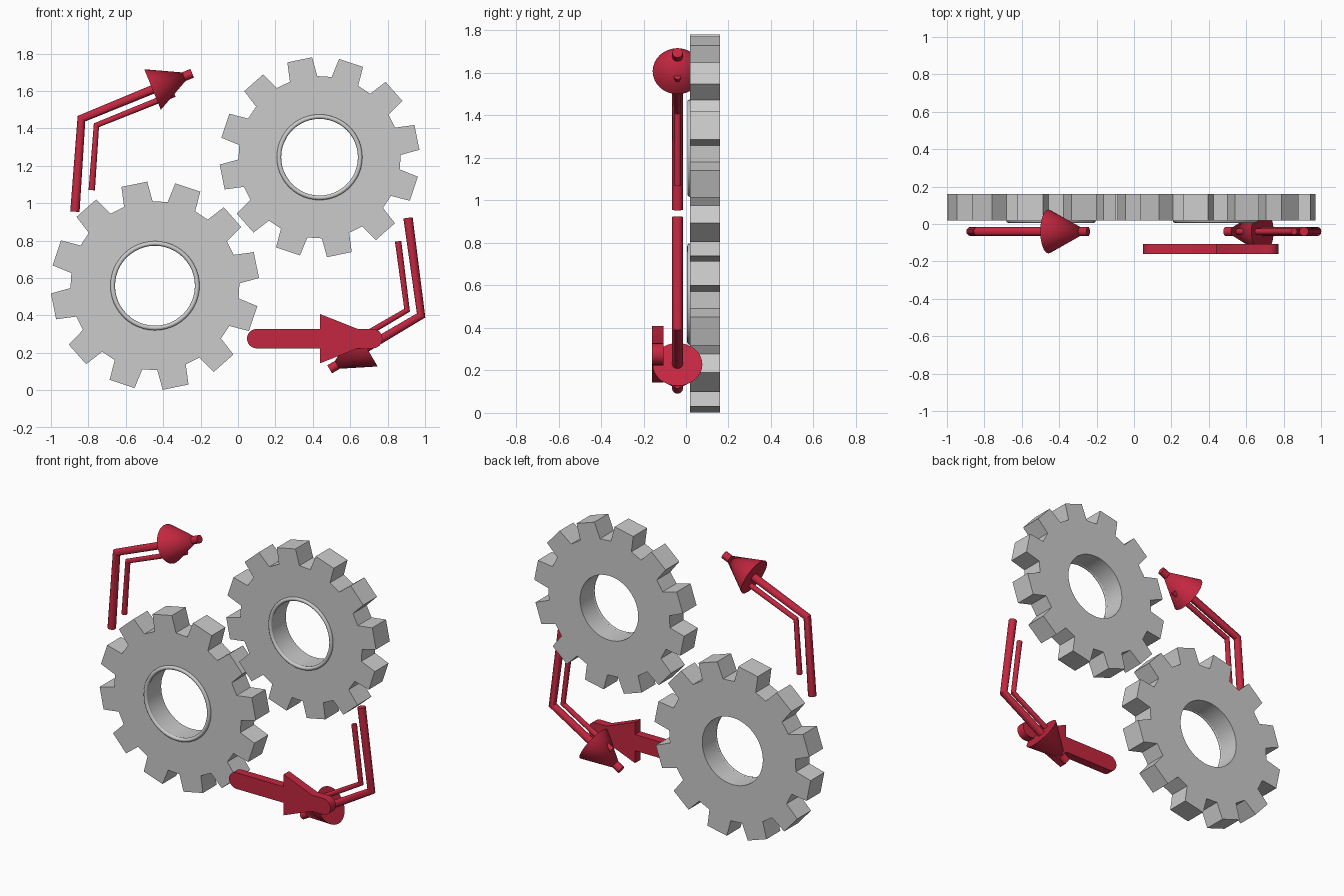
import bpy, bmesh, math
from mathutils import Vector, Matrix

if "Cube" in bpy.data.objects:
    bpy.data.objects.remove(bpy.data.objects["Cube"])

red = bpy.data.materials.new("red")
red.diffuse_color = (0.55, 0.02, 0.05, 1)
red.use_nodes = True
red.node_tree.nodes["Principled BSDF"].inputs["Base Color"].default_value = red.diffuse_color


def finish(obj, mat=None):
    if mat:
        obj.data.materials.clear()
        obj.data.materials.append(mat)
    bpy.ops.object.select_all(action='DESELECT')
    obj.select_set(True)
    bpy.context.view_layer.objects.active = obj
    bpy.ops.object.shade_smooth_by_angle(angle=math.radians(35))


def curve_object(name, loops, dims, mat=None, matrix=Matrix(), **settings):
    """Poly curve turned into a clean mesh object."""
    cu = bpy.data.curves.new(name + "_path", 'CURVE')
    cu.dimensions = dims
    for key, value in settings.items():
        setattr(cu, key, value)
    for pts in loops:
        sp = cu.splines.new('POLY')
        sp.points.add(len(pts) - 1)
        for p, co in zip(sp.points, pts):
            p.co = (*co, 1)
        sp.use_cyclic_u = dims == '2D'
    tmp = bpy.data.objects.new(name + "_tmp", cu)
    bpy.context.collection.objects.link(tmp)
    dg = bpy.context.evaluated_depsgraph_get()
    me = bpy.data.meshes.new_from_object(tmp.evaluated_get(dg))
    bpy.data.objects.remove(tmp)
    me.transform(matrix)
    bm = bmesh.new()
    bm.from_mesh(me)
    bmesh.ops.remove_doubles(bm, verts=bm.verts, dist=1e-5)
    bmesh.ops.recalc_face_normals(bm, faces=bm.faces)
    bm.to_mesh(me)
    bm.free()
    obj = bpy.data.objects.new(name, me)
    bpy.context.collection.objects.link(obj)
    finish(obj, mat)
    return obj


def plate(name, loops, x, z, y0, y1, mat=None):
    """Flat outline in the xz plane, thick from y0 to y1."""
    m = Matrix.Translation((x, (y0 + y1) / 2, z)) @ Matrix.Rotation(math.pi / 2, 4, 'X')
    flat = [[(a, b, 0) for a, b in pts] for pts in loops]
    return curve_object(name, flat, '2D', mat, m, fill_mode='BOTH', extrude=(y1 - y0) / 2)


def polar(r, deg):
    a = math.radians(deg)
    return (r * math.cos(a), r * math.sin(a))


# Gears with a rim ring around the front of each bore
def gear(name, x, z, s):
    outline = []
    for k in range(12):
        c = 11.5 + 30 * k
        for r, d in ((0.452, -9.9), (0.558, -7.25), (0.558, 7.25), (0.452, 9.9)):
            outline.append(polar(r * s, c + d))
    hole = [polar(0.216 * s, 7.5 * k) for k in range(48)]
    plate(name, [outline, hole], x, z, 0.02, 0.16)
    bpy.ops.mesh.primitive_torus_add(
        major_radius=0.226 * s, minor_radius=0.0125 * s, major_segments=48, minor_segments=12,
        location=(x, 0.018, z), rotation=(math.pi / 2, 0, 0))
    bpy.context.object.name = name + "_rim"
    finish(bpy.context.object)


gear("lower_gear", -0.444, 0.559, 1.0)
gear("upper_gear", 0.436, 1.246, 0.96)

# Bent rotation arrows: thick outer rod, thin inner rod, cone head
Y = -0.04


def rod(name, pts, r):
    path = [(x, Y, z) for x, z in pts]
    curve_object(name, [path], '3D', red, bevel_depth=r, bevel_resolution=4,
                 use_fill_caps=True, fill_mode='FULL')


def bent_arrow(name, outer, inner):
    rod(name + "_outer_rod", outer, 0.025)
    rod(name + "_inner_rod", inner, 0.017)
    bend, tip = (Vector((x, Y, z)) for x, z in outer[1:])
    d = (tip - bend).normalized()
    bpy.ops.mesh.primitive_cone_add(
        vertices=32, radius1=0.117, radius2=0, depth=0.229, location=tip - d * 0.1145,
        rotation=d.to_track_quat('Z', 'Y').to_euler())
    bpy.context.object.name = name + "_head"
    finish(bpy.context.object, red)


bent_arrow("upper_arrow",
           [(-0.872, 0.955), (-0.837, 1.452), (-0.245, 1.695)],
           [(-0.782, 1.07), (-0.757, 1.417), (-0.34, 1.585)])
bent_arrow("lower_arrow",
           [(0.909, 0.922), (0.979, 0.40), (0.49, 0.112)],
           [(0.856, 0.797), (0.904, 0.428), (0.553, 0.223)])

# Flat straight arrow in front
h = 0.052
left = [(0.10 + a, b) for a, b in (polar(h, 90 + 15 * k) for k in range(13))]
right = [(0.72 + a, b) for a, b in (polar(h, -90 + 15 * k) for k in range(13))]
outline = left + [(0.438, -h), (0.438, -0.132), (0.64, -h)] + right \
    + [(0.64, h), (0.438, 0.132), (0.438, h)]
plate("straight_arrow", [outline], 0, 0.276, -0.16, -0.106, red)
